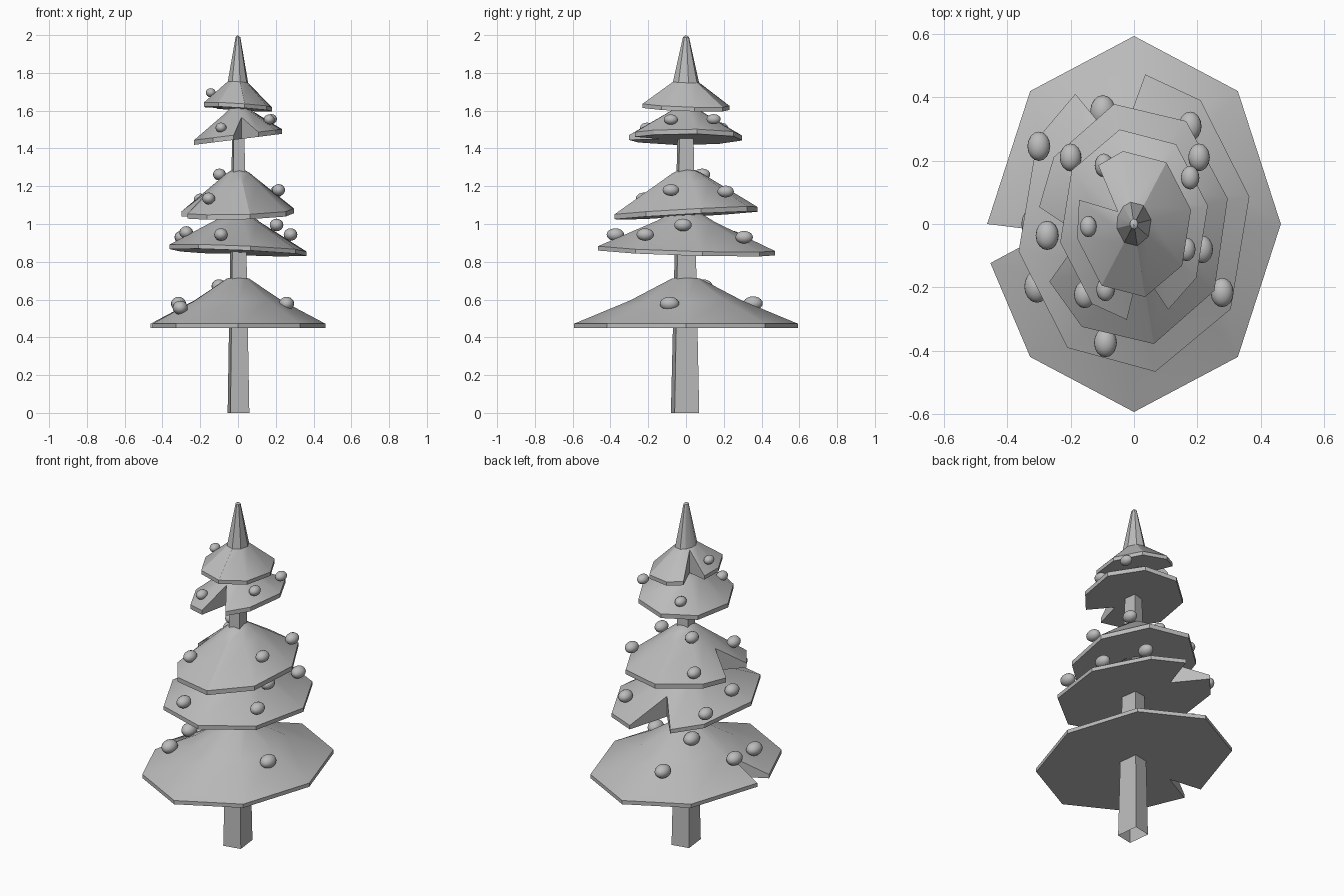
import bpy, bmesh, math
from mathutils import Vector

if "Cube" in bpy.data.objects:
    bpy.data.objects.remove(bpy.data.objects["Cube"])

STRETCH = 1.28  # the tree is deeper than it is wide

grey = bpy.data.materials.new("plain_grey")
grey.diffuse_color = (0.5, 0.5, 0.5, 1)
grey.use_nodes = True
grey.node_tree.nodes["Principled BSDF"].inputs["Base Color"].default_value = grey.diffuse_color


def finish(name, bm, angle):
    bmesh.ops.recalc_face_normals(bm, faces=bm.faces)
    me = bpy.data.meshes.new(name)
    bm.to_mesh(me)
    bm.free()
    ob = bpy.data.objects.new(name, me)
    bpy.context.collection.objects.link(ob)
    me.materials.append(grey)
    bpy.context.view_layer.objects.active = ob
    ob.select_set(True)
    bpy.ops.object.shade_smooth_by_angle(angle=math.radians(angle))
    ob.select_set(False)
    return ob


def tier(name, radius, z, tilt, turn, notch, rings, tip):
    """Solid eight-sided cone with a flat base and a wedge notch.
    notch = start angle, end angle, inner fraction, inner angle, inner height
    rings = (radius fraction, height) from the rim inwards"""
    a1, a2, nf, na, nh = notch
    bm = bmesh.new()

    def vert(frac, deg, h):
        a = math.radians(deg)
        x, y = radius * frac * math.cos(a), radius * frac * math.sin(a) * STRETCH
        return bm.verts.new((x, y, z + h + tilt[0] * x + tilt[1] * y))

    # corners run from the end of the notch round to its start
    span = (a1 - a2) % 360
    corners = sorted(o for o in ((turn + 45 * k - a2) % 360 for k in range(8)) if 0.5 < o < span - 0.5)
    angles = [a2] + [a2 + o for o in corners] + [a1]
    base = [vert(1, a, 0) for a in angles]
    loops = [[vert(f, a, h) for a in angles] for f, h in rings]
    n_low, n_top = vert(nf, na, 0), vert(nf, na, nh)
    top = vert(0, 0, tip)

    # rim, slopes and point
    for lo, hi in zip([base] + loops, loops):
        for i in range(len(angles) - 1):
            bm.faces.new((lo[i], lo[i + 1], hi[i + 1], hi[i]))
    for lo, hi in zip(loops[1:], loops[2:]):
        bm.faces.new((lo[-1], lo[0], hi[0], hi[-1]))
    last = loops[-1]
    for i in range(len(last)):
        bm.faces.new((last[i - 1], last[i], top))
    # notch walls and the slope around the notch
    rim, inner = loops[0], loops[1]
    bm.faces.new((base[-1], n_low, n_top, rim[-1]))
    bm.faces.new((n_low, base[0], rim[0], n_top))
    bm.faces.new((rim[-1], n_top, inner[-1]))
    bm.faces.new((n_top, rim[0], inner[0]))
    bm.faces.new((n_top, inner[0], inner[-1]))
    # flat underside
    bm.faces.new(base + [n_low])
    finish(name, bm, 30)


# Foliage tiers, bottom to top
tier("bottom_tier", 0.463, 0.45, (0, 0), 0, (180, 192, 0.58, 184, 0.12),
     [(1, 0.022), (0.5, 0.145), (0.13, 0.26)], 0.275)
tier("second_tier", 0.37, 0.849, (-0.044, -0.029), 10.5, (84.5, 120, 0.53, 104, 0.12),
     [(1, 0.023), (0.33, 0.165), (0.15, 0.215)], 0.24)
tier("third_tier", 0.302, 1.045, (0.025, 0.056), 12, (172, 208, 0.55, 190, 0.13),
     [(1, 0.026), (0.4, 0.175), (0.2, 0.225)], 0.26)
tier("fourth_tier", 0.237, 1.448, (0.125, 0), 11, (264.5, 297, 0.45, 280, 0.115),
     [(1, 0.025), (0.33, 0.14), (0.15, 0.175)], 0.2)
tier("top_tier", 0.183, 1.609, (-0.065, -0.033), 11, (128, 161, 0.33, 149, 0.135),
     [(1, 0.022), (0.3, 0.142), (0.07, 0.38)], 0.391)

# Trunk: slightly turned, tapering square tube, open at the foot
bm = bmesh.new()
foot = [(-0.04, -0.08), (0.06, -0.06), (0.045, 0.07), (-0.055, 0.05)]
levels = [[bm.verts.new((x * s, y * s, z)) for x, y in foot] for z, s in ((0, 1), (1.7, 0.5))]
for i in range(4):
    j = (i + 1) % 4
    bm.faces.new((levels[0][i], levels[0][j], levels[1][j], levels[1][i]))
bm.faces.new(levels[1])
finish("trunk", bm, 30)

# Baubles: radius and centres for each tier
baubles = {
    "bottom_bauble": (0.04, [(-0.306, -0.197, 0.557), (-0.315, 0.0, 0.578), (0.257, -0.087, 0.578),
                             (-0.098, 0.355, 0.58), (-0.10, 0.09, 0.67)]),
    "second_bauble": (0.036, [(-0.09, -0.374, 0.944), (0.278, -0.216, 0.944), (-0.274, -0.036, 0.955),
                              (-0.30, 0.245, 0.93), (0.177, 0.308, 0.93), (0.204, -0.016, 0.995)]),
    "third_bauble": (0.034, [(-0.155, -0.222, 1.135), (0.215, -0.08, 1.18), (0.205, 0.21, 1.172),
                             (-0.20, 0.21, 1.13), (-0.098, 0.085, 1.262)]),
    "fourth_bauble": (0.029, [(-0.09, -0.206, 1.51), (0.165, -0.08, 1.553), (0.177, 0.146, 1.555),
                              (-0.095, 0.185, 1.51)]),
    "top_bauble": (0.026, [(-0.144, -0.008, 1.695)]),
}
for name, (r, centres) in baubles.items():
    for c in centres:
        bm = bmesh.new()
        bmesh.ops.create_uvsphere(bm, u_segments=16, v_segments=10, radius=r)
        bmesh.ops.scale(bm, vec=Vector((1, STRETCH, 0.92)), verts=bm.verts)
        bmesh.ops.translate(bm, vec=Vector(c), verts=bm.verts)
        finish(name, bm, 60)
